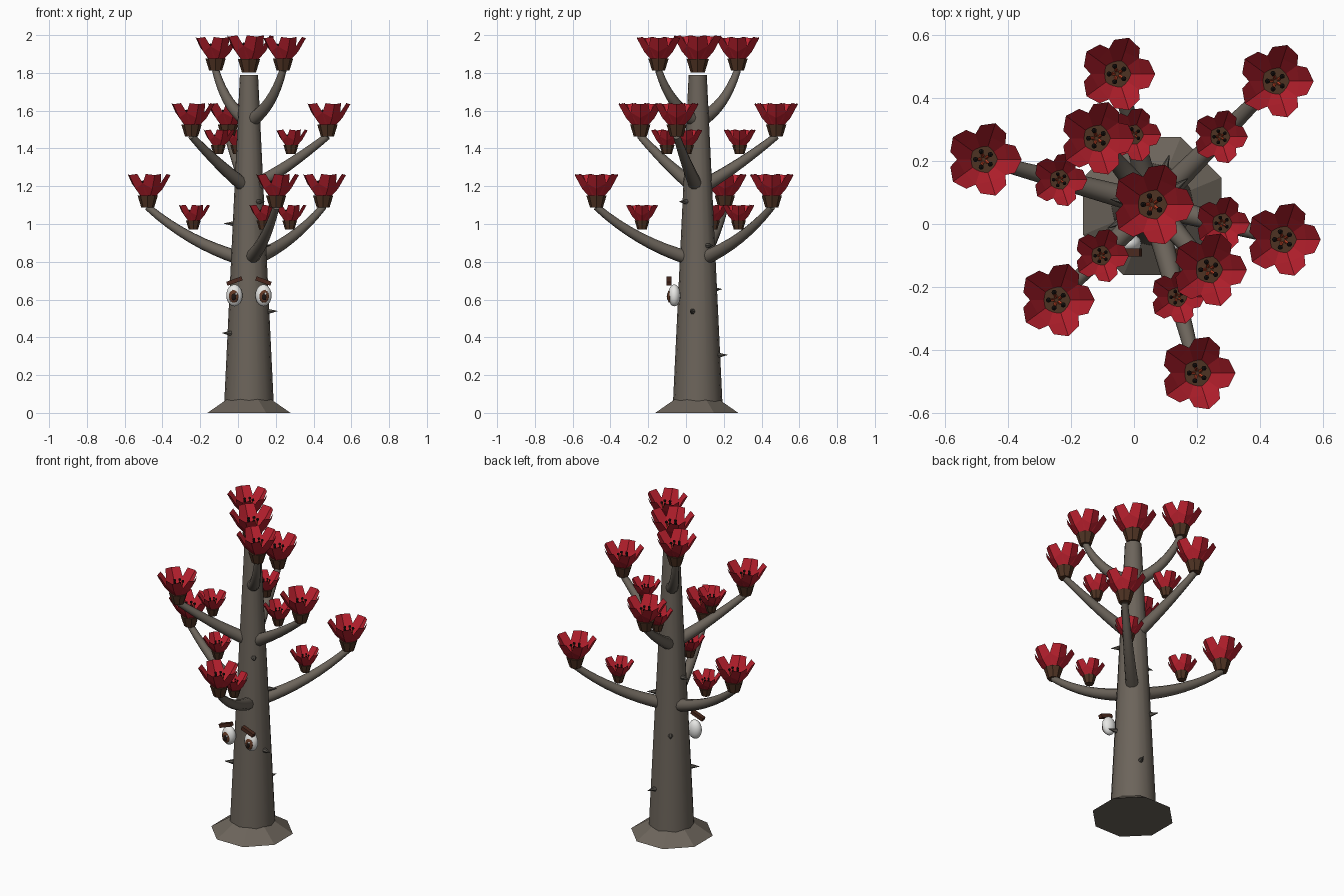
import bpy, bmesh, math
from mathutils import Vector, Matrix

if "Cube" in bpy.data.objects:
    bpy.data.objects.remove(bpy.data.objects["Cube"])

CX, CY = 0.058, 0.062          # trunk axis
PI = math.pi


def material(name, rgb):
    m = bpy.data.materials.new(name)
    m.diffuse_color = (*rgb, 1)
    m.use_nodes = True
    m.node_tree.nodes["Principled BSDF"].inputs["Base Color"].default_value = m.diffuse_color
    return m


BARK = material("grey bark", (0.15, 0.128, 0.104))
THORN = material("dark thorn", (0.095, 0.085, 0.072))
RED = material("petal red", (0.47, 0.014, 0.026))
CALYX = material("calyx brown", (0.075, 0.032, 0.016))
ORANGE = material("stamen orange", (0.62, 0.07, 0.025))
BLACK = material("black", (0.012, 0.008, 0.007))
WHITE = material("eye white", (0.85, 0.85, 0.83))
IRIS = material("iris brown", (0.12, 0.04, 0.018))
BROW = material("brow brown", (0.07, 0.022, 0.013))


def to_mesh(name, bm, mat, smooth=False):
    bmesh.ops.recalc_face_normals(bm, faces=bm.faces[:])
    me = bpy.data.meshes.new(name)
    bm.to_mesh(me)
    bm.free()
    me.materials.append(mat)
    if smooth:
        me.shade_smooth()
        me.set_sharp_from_angle(angle=math.radians(40))
    return me


def place(name, me, loc=(0, 0, 0), scale=1.0):
    ob = bpy.data.objects.new(name, me)
    ob.location = loc
    ob.scale = (scale,) * 3
    bpy.context.collection.objects.link(ob)
    return ob


def tube(bm, pts, radii, sides):
    """Closed round tube along a path."""
    rings = []
    for i, p in enumerate(pts):
        d = pts[min(i + 1, len(pts) - 1)] - pts[max(i - 1, 0)]
        side = d.cross(Vector((0, 0, 1)))
        side = side.normalized() if side.length > 1e-6 else Vector((1, 0, 0))
        up = side.cross(d).normalized()
        rings.append([bm.verts.new(p + radii[i] * (side * math.cos(2 * PI * k / sides)
                      + up * math.sin(2 * PI * k / sides))) for k in range(sides)])
    for a, b in zip(rings, rings[1:]):
        for k in range(sides):
            bm.faces.new((a[k], a[(k + 1) % sides], b[(k + 1) % sides], b[k]))
    bm.faces.new(rings[0][::-1])
    bm.faces.new(rings[-1])


def polar(r, deg, z):
    a = math.radians(deg)
    return Vector((CX + r * math.cos(a), CY + r * math.sin(a), z))


def ellipsoid(name, loc, size, mat, seg=16, rings=10):
    bm = bmesh.new()
    bmesh.ops.create_uvsphere(bm, u_segments=seg, v_segments=rings, radius=1,
                              matrix=Matrix.Translation(loc) @ Matrix.Diagonal((*size, 1)))
    place(name, to_mesh(name, bm, mat, True))


# trunk
bm = bmesh.new()
tube(bm, [Vector((CX, CY, 0.01)), Vector((CX, CY, 1.79))], [0.133, 0.048], 16)
place("trunk", to_mesh("trunk", bm, BARK, True))

# octagonal root flare
bm = bmesh.new()
bmesh.ops.create_cone(bm, cap_ends=True, segments=8, radius1=0.238, radius2=0.09, depth=0.095,
                      matrix=Matrix.Translation((CX, CY - 0.005, 0.0475)) @ Matrix.Rotation(PI / 8, 4, 'Z'))
place("root_flare", to_mesh("root_flare", bm, BARK))

# thorns spiralling up the trunk
for i in (0, 1, 2, 3, 5, 6, 7):
    z, ang = 0.305 + 0.116 * i, 71 + 137 * i
    r = 0.133 - 0.085 * z / 1.79
    bm = bmesh.new()
    tube(bm, [polar(r - 0.01, ang, z), polar(r + 0.048, ang, z + 0.002)], [0.017, 0.001], 6)
    place("thorn", to_mesh("thorn", bm, THORN))

# --- flower parts, shared by every flower (origin at the calyx bottom) ---
# five cupped petals, each folded along its middle
bm = bmesh.new()
for k in range(5):
    rot = Matrix.Rotation(2 * PI * k / 5, 3, 'Z')
    P = lambda x, y, z: bm.verts.new(rot @ Vector((x, y, z)))
    spine = [P(0.030, 0, 0.045), P(0.074, 0, 0.108), P(0.121, 0, 0.172)]
    back = P(0.080, 0, 0.100)
    for s in (1, -1):
        base = P(0.024, s * 0.020, 0.052)
        mid = P(0.068, s * 0.050, 0.128)
        end = P(0.100, s * 0.043, 0.178)
        bm.faces.new((spine[0], spine[1], mid, base))
        bm.faces.new((spine[1], spine[2], end, mid))
        bm.faces.new((spine[0], base, mid, back))
        bm.faces.new((back, mid, end, spine[2]))
petal_mesh = to_mesh("petals", bm, RED)

# calyx cup
bm = bmesh.new()
bmesh.ops.create_cone(bm, cap_ends=True, segments=8, radius1=0.034, radius2=0.054, depth=0.065,
                      matrix=Matrix.Translation((0, 0, 0.0325)))
calyx_mesh = to_mesh("calyx", bm, CALYX)

# stamens and their dark tips
bm, tips = bmesh.new(), bmesh.new()
for k in range(5):
    a = 2 * PI * (k + 0.5) / 5
    d = Vector((math.cos(a), math.sin(a), 0))
    top = d * 0.026 + Vector((0, 0, 0.135))
    tube(bm, [d * 0.01 + Vector((0, 0, 0.06)), top], [0.006, 0.004], 5)
    bmesh.ops.create_icosphere(tips, subdivisions=1, radius=0.009, matrix=Matrix.Translation(top))
stamen_mesh = to_mesh("stamens", bm, ORANGE)
tip_mesh = to_mesh("stamen_tips", tips, BLACK)


def flower(loc, scale):
    for name, me in (("petals", petal_mesh), ("calyx", calyx_mesh),
                     ("stamens", stamen_mesh), ("stamen_tips", tip_mesh)):
        place(name, me, loc, scale)


# branches in three tiers: angles, then (radius, height) of start, bend and tip, then small flower
tiers = [
    ((45, 165, 285), (0.05, 0.82), (0.33, 0.90), (0.555, 1.09), (0.305, 0.972)),
    ((105, 225, 345), (0.03, 1.20), (0.23, 1.31), (0.43, 1.465), (0.230, 1.37)),
    ((130, 311), (0.02, 1.55), (0.19, 1.62), (0.275, 1.815), None),
]
for angles, p0, p1, p2, small in tiers:
    for ang in angles:
        a, b, c = (polar(r, ang, z) for r, z in (p0, p1, p2))
        ts = [i / 8 for i in range(9)]
        pts = [a * (1 - t) ** 2 + b * 2 * t * (1 - t) + c * t * t for t in ts]
        bm = bmesh.new()
        tube(bm, pts, [0.038 - 0.019 * t for t in ts], 10)
        place("branch", to_mesh("branch", bm, BARK, True))
        flower(polar(p2[0], ang, p2[1] - 0.003), 1.0)
        if small:
            flower(polar(small[0], ang, small[1]), 0.73)

# crown flower on the trunk top
flower((CX, CY, 1.803), 1.1)

# face: eyes and sad brows
for s, side in ((-1, "left"), (1, "right")):
    x = CX + s * 0.077
    ellipsoid(side + "_eye", (x, -0.062, 0.622), (0.043, 0.033, 0.058), WHITE)
    ellipsoid(side + "_iris", (x + s * 0.003, -0.087, 0.617), (0.026, 0.012, 0.034), IRIS)
    ellipsoid(side + "_pupil", (x + s * 0.003, -0.096, 0.614), (0.013, 0.006, 0.018), BLACK, 12, 8)
    ellipsoid(side + "_glint", (x + 0.010, -0.097, 0.630), (0.006, 0.004, 0.007), WHITE, 8, 6)
    bm = bmesh.new()
    bmesh.ops.create_cube(bm, size=1, matrix=Matrix.Translation((x, -0.091, 0.698))
                          @ Matrix.Rotation(s * math.radians(20), 4, 'Y')
                          @ Matrix.Diagonal((0.085, 0.026, 0.022, 1)))
    place(side + "_brow", to_mesh(side + "_brow", bm, BROW))
